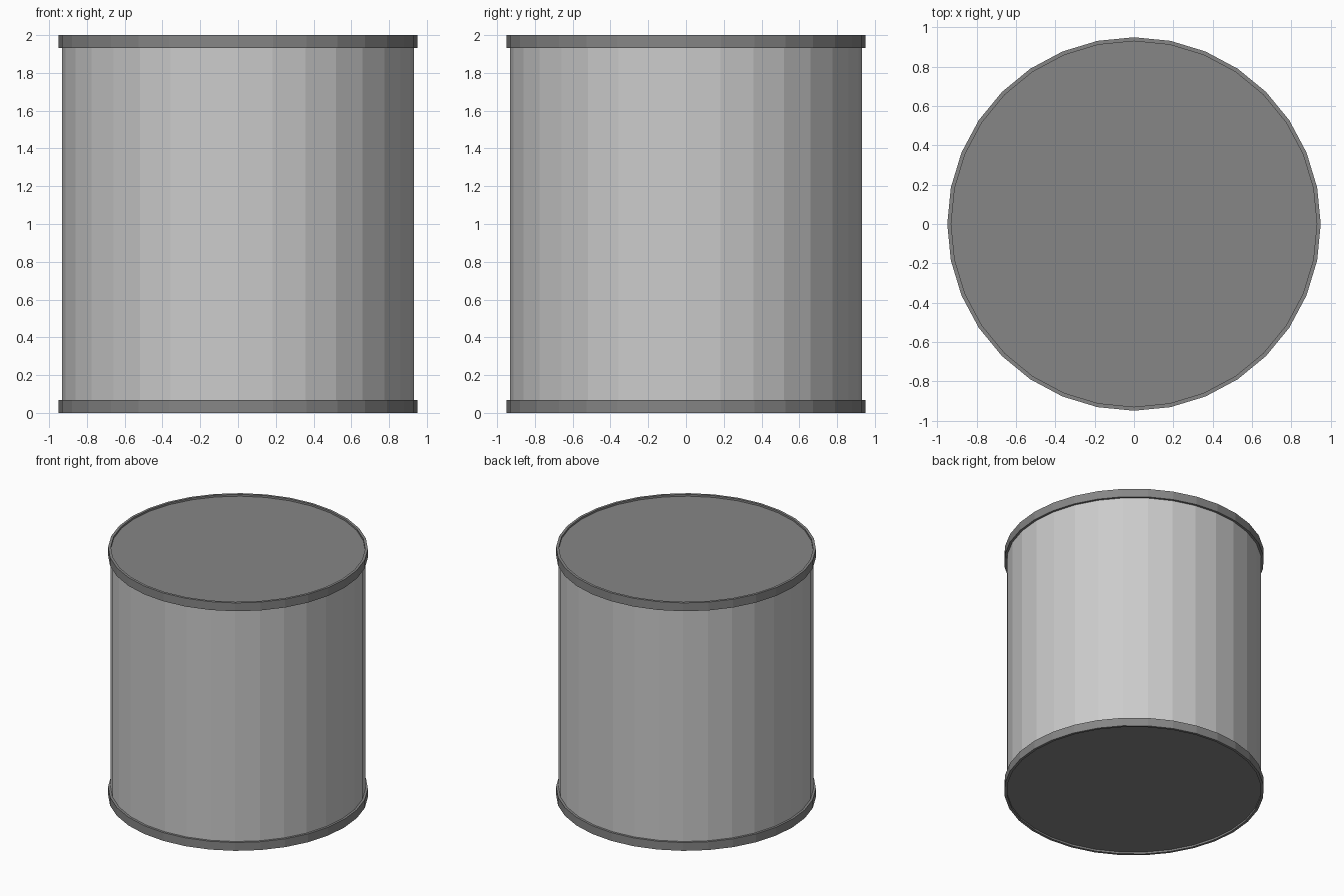
import bpy, bmesh
from math import cos, sin, pi

if "Cube" in bpy.data.objects:
    bpy.data.objects.remove(bpy.data.objects["Cube"])

SIDES = 32
HEIGHT = 2.0

dark = bpy.data.materials.new("dark_grey")
dark.diffuse_color = (0.24, 0.24, 0.24, 1)
dark.use_nodes = True
dark.node_tree.nodes["Principled BSDF"].inputs["Base Color"].default_value = dark.diffuse_color


def lathe(name, profile, cap_start=False, cap_end=False, mat=None):
    """Spin a bottom-to-top (radius, z) profile around z, with flat faces."""
    bm = bmesh.new()
    rings = [[bm.verts.new((r * cos(2 * pi * j / SIDES), r * sin(2 * pi * j / SIDES), z))
              for j in range(SIDES)] for r, z in profile]
    for lo, hi in zip(rings, rings[1:]):
        for j in range(SIDES):
            k = (j + 1) % SIDES
            bm.faces.new((lo[j], lo[k], hi[k], hi[j]))
    if cap_start:
        bm.faces.new(rings[0][::-1])
    if cap_end:
        bm.faces.new(rings[-1])
    mesh = bpy.data.meshes.new(name)
    bm.to_mesh(mesh)
    bm.free()
    if mat:
        mesh.materials.append(mat)
    obj = bpy.data.objects.new(name, mesh)
    bpy.context.collection.objects.link(obj)
    return obj


# Can wall between the two rims
lathe("body", [(0.932, 0.067), (0.932, HEIGHT - 0.067)])

# Ends: slightly recessed disc, raised lip, outer band, step back to the wall
end = [(0.93, 0.015), (0.93, 0), (0.95, 0), (0.95, 0.067), (0.932, 0.067)]
lathe("bottom_end", end, cap_start=True, mat=dark)
lathe("top_end", [(r, HEIGHT - z) for r, z in reversed(end)], cap_end=True, mat=dark)
